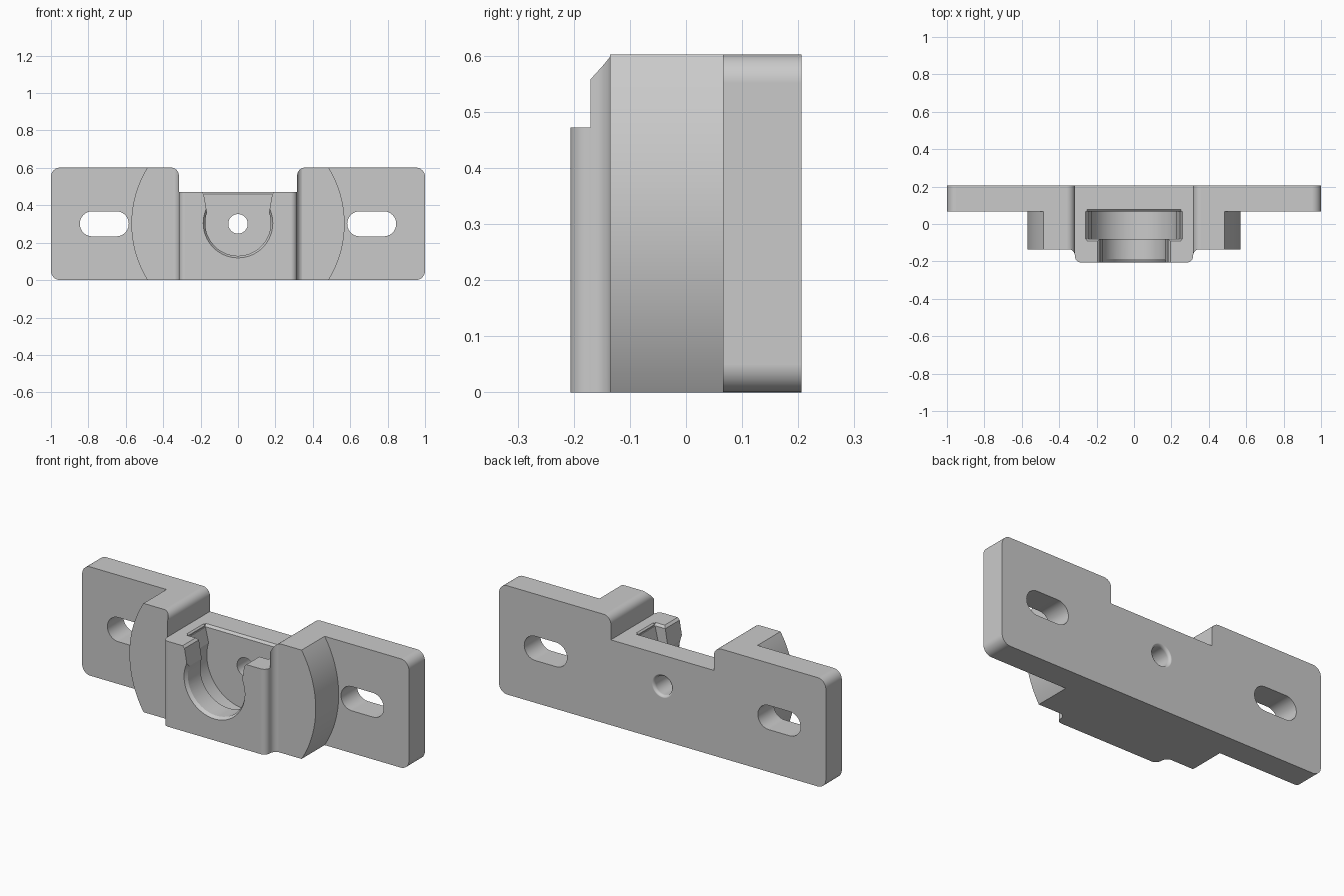
import bpy, bmesh
from math import sin, cos, radians, degrees, acos
from mathutils import Vector

cube = bpy.data.objects.get("Cube")
if cube:
    bpy.data.objects.remove(cube, do_unlink=True)

H = 0.602            # overall height
MID = H / 2          # height of holes and boss centre
FRONT, BACK = -0.206, 0.206
STEP, PLATE = -0.135, 0.066   # front of the boss, front of the plate

grey = bpy.data.materials.new("plain_grey")
grey.use_nodes = True
COLOUR = (0.59, 0.59, 0.59, 1)
grey.diffuse_color = COLOUR
grey.node_tree.nodes["Principled BSDF"].inputs["Base Color"].default_value = COLOUR


def arc(cx, cy, r, start, end, n=12):
    """Points along an arc, angles in degrees."""
    angles = [radians(start + (end - start) * i / n) for i in range(n + 1)]
    return [(cx + r * cos(a), cy + r * sin(a)) for a in angles]


def mirrored(half):
    """Close a right-hand half outline with its mirror image."""
    return half + [(-x, y) for x, y in reversed(half)]


def finish(name, bm):
    bmesh.ops.recalc_face_normals(bm, faces=bm.faces)
    mesh = bpy.data.meshes.new(name)
    bm.to_mesh(mesh)
    bm.free()
    obj = bpy.data.objects.new(name, mesh)
    mesh.materials.append(grey)
    bpy.context.collection.objects.link(obj)
    return obj


def prism(name, outline, axis, lo, hi):
    """Extrude a flat outline along an axis."""
    place = {"x": lambda a, b, t: (t, a, b),
             "y": lambda a, b, t: (a, t, b),
             "z": lambda a, b, t: (a, b, t)}[axis]
    bm = bmesh.new()
    face = bm.faces.new([bm.verts.new(place(a, b, lo)) for a, b in outline])
    grown = bmesh.ops.extrude_face_region(bm, geom=[face])["geom"]
    shift = Vector(place(0, 0, hi - lo))
    for v in grown:
        if isinstance(v, bmesh.types.BMVert):
            v.co += shift
    return finish(name, bm)


def lathe(name, profile, z, n=64):
    """Turn (radius, y) points about a front-to-back axis, with end caps."""
    bm = bmesh.new()
    rings = [[bm.verts.new((x, y, h)) for x, h in arc(0, z, r, 0, 360, n)[:-1]]
             for r, y in profile]
    for a, b in zip(rings, rings[1:]):
        for i in range(n):
            j = (i + 1) % n
            bm.faces.new((a[i], a[j], b[j], b[i]))
    bm.faces.new(rings[0])
    bm.faces.new(rings[-1])
    return finish(name, bm)


def combine(target, tool, operation):
    mod = target.modifiers.new(operation.lower(), "BOOLEAN")
    mod.operation, mod.solver, mod.object = operation, "EXACT", tool
    bpy.context.view_layer.objects.active = target
    bpy.ops.object.modifier_apply(modifier=mod.name)
    bpy.data.objects.remove(tool, do_unlink=True)


def snap_slot(r, neck, top):
    """Round-bottomed slot that narrows to a neck and flares at the top."""
    a = degrees(acos(neck / r))
    return arc(0, 0.305, r, a, -180 - a, 56) + [
        (-top, 0.46), (-top - 0.03, 0.49), (top + 0.03, 0.49), (top, 0.46)]


# Oversized stock for the back plate
bracket = prism("mounting_bracket", mirrored([(1.1, -0.2), (1.1, 0.8)]), "y", PLATE, BACK)

# Round boss in front of the plate
boss = lathe("round_boss", [(0.57, STEP), (0.57, 0.12)], MID, 128)
combine(bracket, boss, "UNION")

# Front block: rounded front edges, filleted into the boss
W, F = 0.316, 0.036
block_half = (arc(W - 0.034, FRONT + 0.034, 0.034, -90, 0)
              + arc(W + F, STEP - F + 0.001, F, 180, 90) + [(W + F, 0.1)])
combine(bracket, prism("front_block", mirrored(block_half), "z", -0.1, 0.7), "UNION")

# Trim everything to the front outline: round corners and a cutaway on top
R, C = 0.05, 0.044
outline = (arc(1 - R, R, R, -90, 0) + arc(1 - R, H - R, R, 0, 90)
           + arc(W + C, H - C, C, 90, 180) + [(W, 0.472)])
combine(bracket, prism("outline", mirrored(outline), "y", -0.4, 0.4), "INTERSECT")

# Stepped snap-in pocket: narrow mouth, wide groove behind it
combine(bracket, prism("pocket_groove", snap_slot(0.237, 0.226, 0.246),
                       "y", -0.08, PLATE), "DIFFERENCE")
combine(bracket, prism("pocket_mouth", snap_slot(0.175, 0.166, 0.183),
                       "y", -0.3, 0.0), "DIFFERENCE")

# Chamfers on the groove's top edges and the round mouth
lead_in = [(-0.078, 0.458), (PLATE - 0.002, 0.458), (PLATE + 0.02, 0.48), (-0.1, 0.48)]
combine(bracket, prism("groove_lead_in", lead_in, "x", -0.25, 0.25), "DIFFERENCE")
mouth = lathe("mouth_chamfer", [(0.192, FRONT - 0.01), (0.186, FRONT), (0.174, FRONT + 0.02)], 0.305)
combine(bracket, mouth, "DIFFERENCE")

# Central hole, flared with a round edge at the back
B = 0.018
flare = arc(0.052 + B, BACK - B + 0.001, B, 180, 90, 6)
hole = lathe("centre_hole", [(0.052, 0.0)] + flare + [(0.052 + B, BACK + 0.05)], MID)
combine(bracket, hole, "DIFFERENCE")

# Long screw slots at both ends
for side in (-1, 1):
    sx, sr, half = side * 0.715, 0.067, 0.064
    slot = arc(sx + half, MID, sr, -90, 90, 20) + arc(sx - half, MID, sr, 90, 270, 20)
    combine(bracket, prism("screw_slot", slot, "y", -0.1, 0.4), "DIFFERENCE")

# Smooth the curved walls, keep flat faces and machined edges crisp
bpy.ops.object.select_all(action="DESELECT")
bracket.select_set(True)
bpy.context.view_layer.objects.active = bracket
bpy.ops.object.shade_smooth_by_angle(angle=radians(25))
weighted = bracket.modifiers.new("flat_face_normals", "WEIGHTED_NORMAL")
weighted.keep_sharp = True
